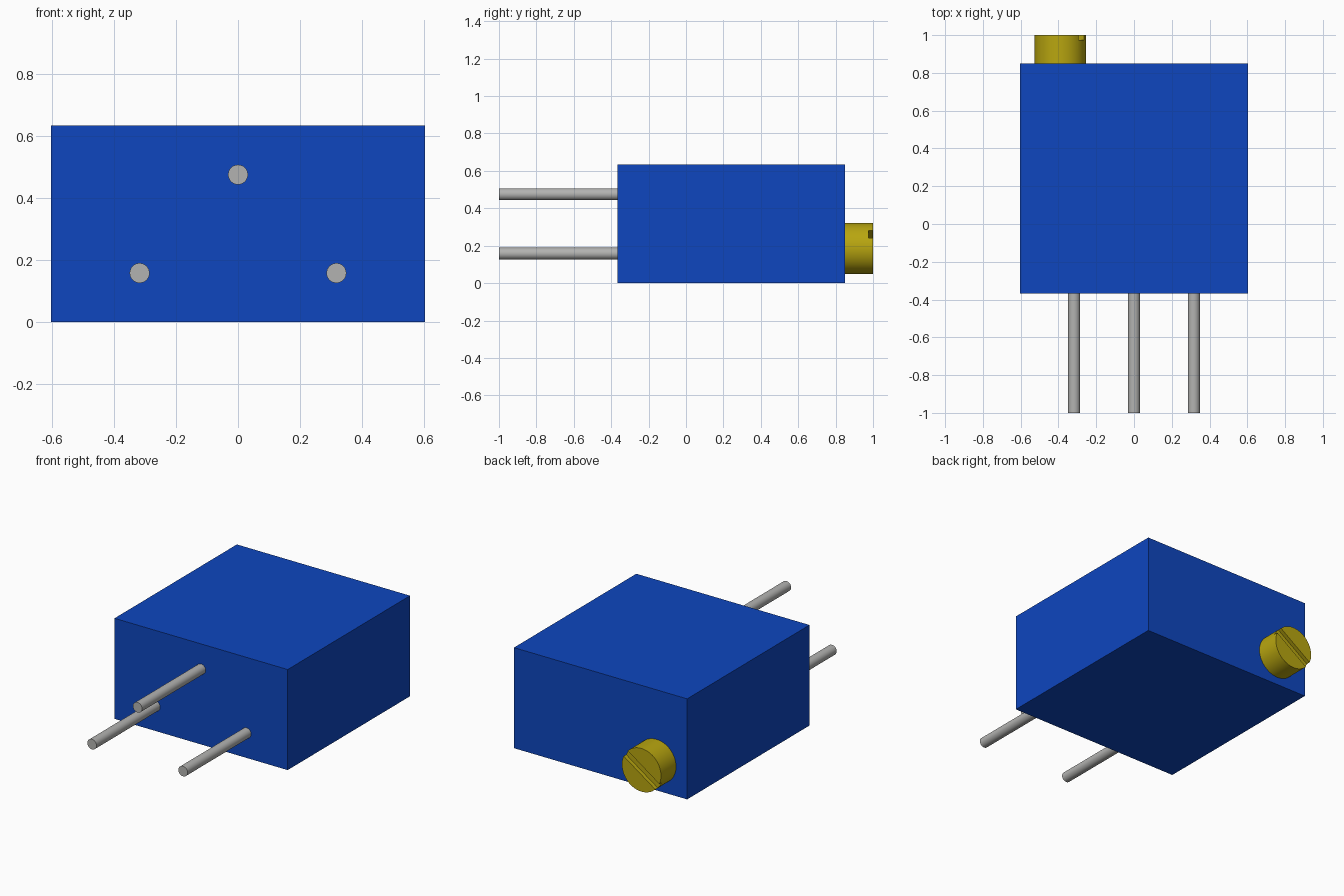
import bpy
import math

cube = bpy.data.objects.get("Cube")
if cube:
    bpy.data.objects.remove(cube, do_unlink=True)


def material(name, rgb, metallic=0.0):
    m = bpy.data.materials.new(name)
    m.use_nodes = True
    m.diffuse_color = (*rgb, 1)
    m.node_tree.nodes["Principled BSDF"].inputs["Base Color"].default_value = (*rgb, 1)
    return m


BLUE = material("blue plastic", (0.0044, 0.061, 0.52))
GREY = material("grey metal", (0.45, 0.45, 0.44))
BRASS = material("brass yellow", (0.48, 0.38, 0.005))


def box(name, center, size, mat=None, rot=(0, 0, 0)):
    bpy.ops.mesh.primitive_cube_add(size=1, location=center, rotation=rot)
    ob = bpy.context.object
    ob.name = name
    ob.scale = size
    bpy.ops.object.transform_apply(location=False, rotation=False, scale=True)
    if mat:
        ob.data.materials.append(mat)
    return ob


def rod(name, x, z, y0, y1, radius, mat, sides):
    """Cylinder lying along y from y0 to y1."""
    bpy.ops.mesh.primitive_cylinder_add(
        vertices=sides, radius=radius, depth=y1 - y0,
        location=(x, (y0 + y1) / 2, z), rotation=(math.pi / 2, 0, 0))
    ob = bpy.context.object
    ob.name = name
    ob.data.materials.append(mat)
    bpy.ops.object.shade_smooth_by_angle(angle=math.radians(30))
    return ob


FRONT, BACK, HEIGHT = -0.367, 0.85, 0.633

# Housing
box("housing", (0, (FRONT + BACK) / 2, HEIGHT / 2),
    (1.206, BACK - FRONT, HEIGHT), BLUE)

# Three round lead pins on the front
for name, x, z in (("right_pin", -0.317, 0.158),
                   ("middle_pin", 0.0, 0.475),
                   ("left_pin", 0.317, 0.158)):
    rod(name, x, z, -1.0, FRONT, 0.032, GREY, 32)

# Adjustment screw on the back, with a diagonal slot cut in its end
SX, SZ = -0.39, 0.185
screw = rod("adjustment_screw", SX, SZ, BACK, 1.0, 0.136, BRASS, 64)
cutter = box("slot_cutter", (SX, 1.0, SZ), (0.4, 0.05, 0.05),
             BRASS, rot=(0, math.radians(-34.5), 0))
cutter.hide_render = True
slot = screw.modifiers.new("slot", 'BOOLEAN')
slot.operation = 'DIFFERENCE'
slot.solver = 'EXACT'
slot.object = cutter
bpy.ops.object.select_all(action='DESELECT')
screw.select_set(True)
bpy.context.view_layer.objects.active = screw
bpy.ops.object.modifier_apply(modifier=slot.name)
bpy.data.objects.remove(cutter, do_unlink=True)
bpy.ops.object.shade_smooth_by_angle(angle=math.radians(30))
